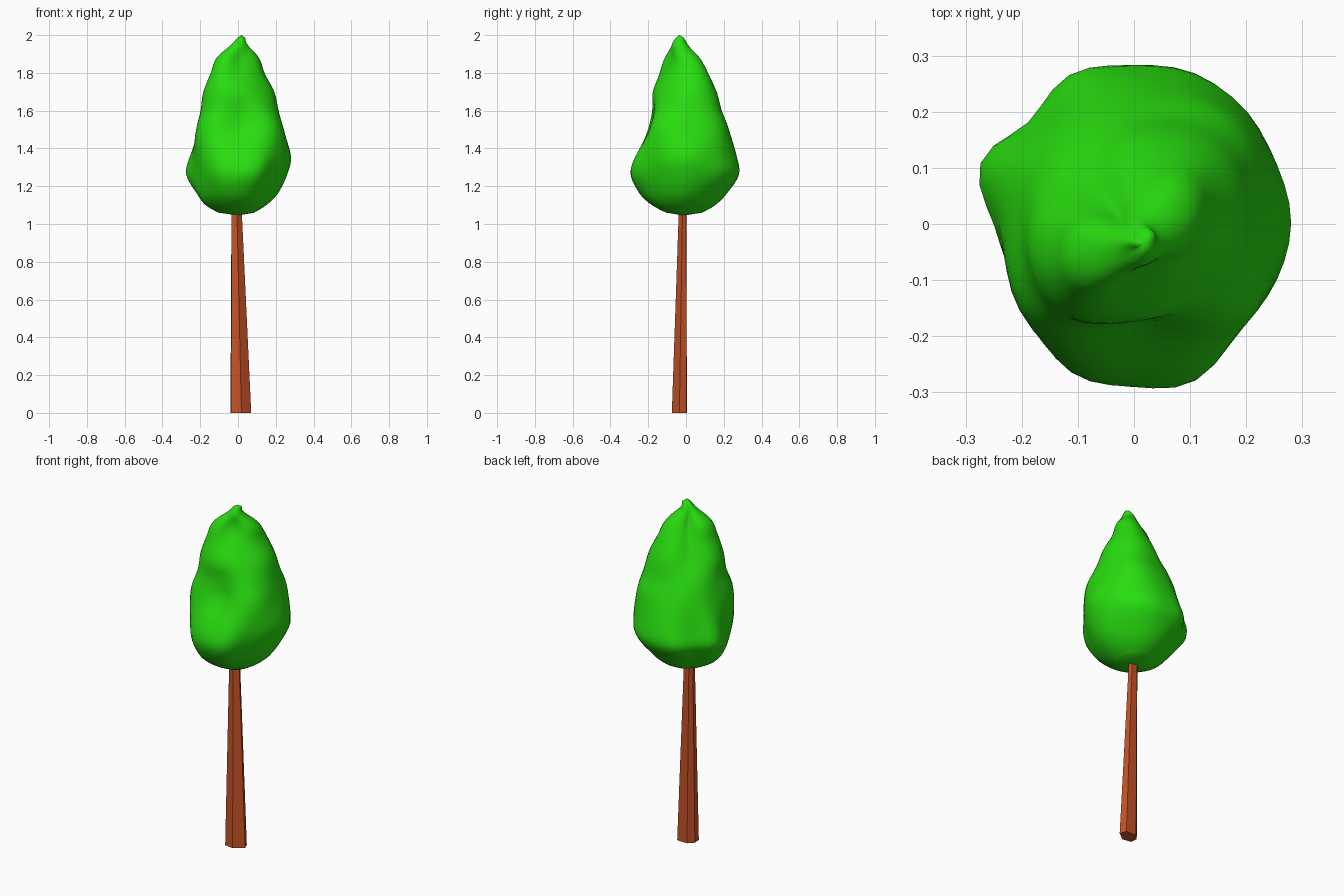
import bpy, bmesh, math

if "Cube" in bpy.data.objects:
    bpy.data.objects.remove(bpy.data.objects["Cube"])


def material(name, color):
    m = bpy.data.materials.new(name)
    m.diffuse_color = color
    m.use_nodes = True
    m.node_tree.nodes["Principled BSDF"].inputs["Base Color"].default_value = m.diffuse_color
    return m


def make_object(name, bm, mat, smooth):
    bmesh.ops.recalc_face_normals(bm, faces=bm.faces)
    me = bpy.data.meshes.new(name)
    bm.to_mesh(me)
    bm.free()
    ob = bpy.data.objects.new(name, me)
    bpy.context.collection.objects.link(ob)
    me.materials.append(mat)
    for p in me.polygons:
        p.use_smooth = smooth
    return ob


def loft(rings, bottom=None, top=None):
    """Bridge point rings; close each end with a pole point or a flat face."""
    bm = bmesh.new()
    loops = [[bm.verts.new(p) for p in r] for r in rings]
    n = len(loops[0])
    for a, b in zip(loops, loops[1:]):
        for i in range(n):
            j = (i + 1) % n
            bm.faces.new((a[i], a[j], b[j], b[i]))
    for loop, pole in ((loops[0], bottom), (loops[-1], top)):
        if pole:
            v = bm.verts.new(pole)
            for i in range(n):
                bm.faces.new((loop[i], loop[(i + 1) % n], v))
        else:
            bm.faces.new(loop)
    return bm


def spline(p, steps, closed):
    """Catmull-Rom interpolation through equal-length tuples."""
    n = len(p)
    get = (lambda i: p[i % n]) if closed else (lambda i: p[max(0, min(n - 1, i))])
    out = []
    for i in range(n if closed else n - 1):
        a, b, c, d = (get(i + k) for k in (-1, 0, 1, 2))
        for s in range(steps):
            t = s / steps
            out.append(tuple(
                0.5 * (2 * q + (r - o) * t + (2 * o - 5 * q + 4 * r - u) * t * t
                       + (3 * q - o - 3 * r + u) * t ** 3)
                for o, q, r, u in zip(a, b, c, d)))
    return out if closed else out + [p[-1]]


# Foliage sections: height, then reach towards E, NE, N, NW, W, SW, S, SE
SECTIONS = [
    (1.06, .085, .085, .085, .085, .105, .105, .105, .10),
    (1.10, .15, .145, .155, .14, .175, .175, .18, .165),
    (1.16, .21, .20, .215, .20, .225, .225, .245, .215),
    (1.26, .26, .265, .28, .272, .275, .255, .29, .26),
    (1.36, .28, .27, .268, .255, .262, .265, .265, .272),
    (1.50, .24, .26, .225, .215, .215, .25, .185, .255),
    (1.60, .215, .225, .185, .175, .195, .215, .17, .21),
    (1.70, .19, .195, .155, .12, .18, .20, .17, .165),
    (1.80, .135, .15, .10, .07, .135, .17, .12, .115),
    (1.88, .107, .105, .05, .03, .105, .137, .085, .08),
    (1.95, .05, .025, .01, .005, .035, .06, .075, .07),
    (1.985, .037, .015, -.012, -.02, .005, .025, .055, .055),
]

# Corners and flats of the wide lower part, every 22.5 degrees from E
LUMPS = [0, 0, .012, .012, 0, .01, -.013, .018, -.028, -.03, -.005, .012, 0, .02, -.005, -.005]


def section_points(z, *reach):
    cx, cy = (reach[0] - reach[4]) / 2, (reach[2] - reach[6]) / 2
    weight = math.exp(-((z - 1.29) / .13) ** 2)
    radii = []
    for i, s in enumerate(reach):
        a = i * math.pi / 4
        radii.append((s - cx * math.cos(a) - cy * math.sin(a),))
    pts = []
    for i, (r,) in enumerate(spline(radii, 6, True)):
        a = i * math.pi / 24
        r += weight * LUMP_CURVE[i][0]
        pts.append((cx + r * math.cos(a), cy + r * math.sin(a), z))
    return pts


# Foliage crown
LUMP_CURVE = spline([(v,) for v in LUMPS], 3, True)
crown = [section_points(*s) for s in spline(SECTIONS, 4, False)]
make_object("foliage", loft(crown, (0, -.01, 1.045), (.02, -.035, 2.0)),
            material("leaf_green", (.022, .72, .005, 1)), True)

# Tapered six-sided trunk, leaning slightly towards the crown
base = [(.07, -.035), (.055, .003), (-.01, .005), (-.04, -.025), (-.037, -.066), (.018, -.075)]
foot = [(x, y, 0) for x, y in base]
head = [(-.008 + (x - .015) * .48, -.018 + (y + .035) * .48, 1.1) for x, y in base]
make_object("trunk", loft([foot, head]), material("bark_brown", (.56, .085, .02, 1)), False)
